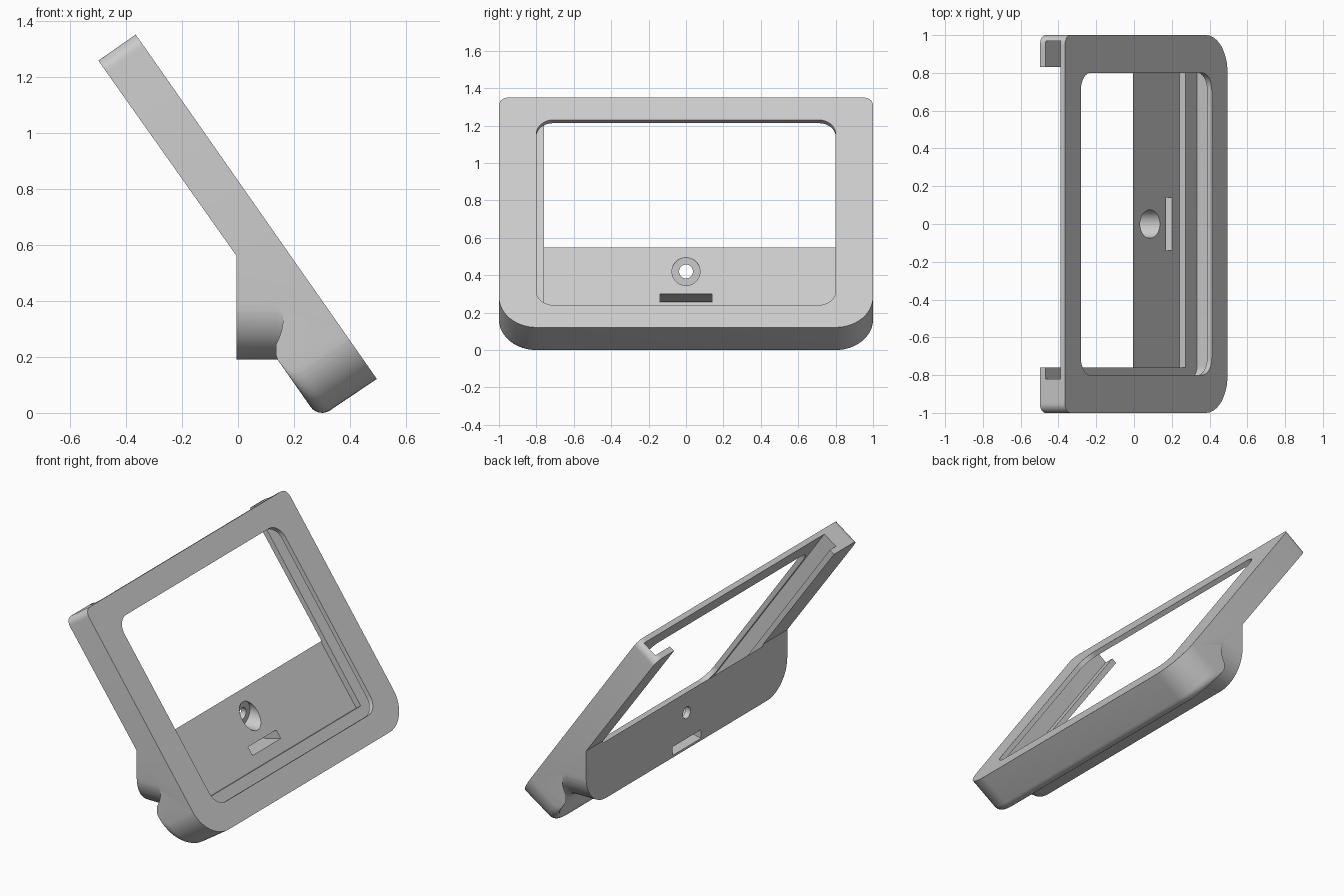
import bpy, bmesh, math
from mathutils import Matrix, Vector

if "Cube" in bpy.data.objects:
    bpy.data.objects.remove(bpy.data.objects["Cube"], do_unlink=True)

TILT = math.radians(55)
DOWN = Vector((math.cos(TILT), -math.sin(TILT)))     # down the slope, in x and z
TOP = Vector((-0.365, 1.35))                         # upper front edge
SLOPE = Matrix.Translation((TOP.x, 0, TOP.y)) @ Matrix.Rotation(TILT, 4, 'Y')

grey = bpy.data.materials.new("plain_grey")
grey.use_nodes = True
grey.diffuse_color = (0.6, 0.6, 0.6, 1)
grey.node_tree.nodes["Principled BSDF"].inputs["Base Color"].default_value = (0.6, 0.6, 0.6, 1)


def make(name, bm):
    bmesh.ops.recalc_face_normals(bm, faces=bm.faces[:])
    mesh = bpy.data.meshes.new(name)
    bm.to_mesh(mesh)
    bm.free()
    obj = bpy.data.objects.new(name, mesh)
    bpy.context.collection.objects.link(obj)
    mesh.materials.append(grey)
    return obj


def arc(cx, cz, r, start, end, steps):
    angles = [math.radians(start + (end - start) * i / steps) for i in range(steps + 1)]
    return [Vector((cx + r * math.cos(a), cz + r * math.sin(a))) for a in angles]


def inset(y, r):
    """How far a corner of radius r pulls the outline in at this y."""
    k = max(0, abs(y) - (1 - r))
    return r - math.sqrt(max(0, r * r - k * k))


def section(y):
    """Side profile with the rounded outer corners taken off."""
    low, high = inset(y, 0.2), inset(y, 0.05)
    up = -DOWN * low
    pts = [TOP + DOWN * high, TOP + DOWN * 1.5 + up]
    pts += [p + up for p in arc(0.30, 0.05, 0.05, -55, -180, 8)]
    cove = arc(0.14, 0.08, 0.11, 0, 90, 10)
    for i, p in enumerate(cove):
        pts.append(p + up.lerp(Vector((0, low)), i / 10))
    pts += [Vector((-0.005, 0.19 + low)), Vector((-0.005, 0.56))]
    pts.append(Vector((-0.498, 1.257)) + DOWN * high)
    return pts


# Outer shell: sections lofted from side to side
stations = set()
for r, steps in ((0.2, 12), (0.05, 5)):
    for i in range(steps + 1):
        y = round(1 - r + r * math.sin(math.pi / 2 * i / steps), 4)
        stations |= {y, -y}
bm = bmesh.new()
rings = [[bm.verts.new((p.x, y, p.y)) for p in section(y)] for y in sorted(stations)]
for a, b in zip(rings, rings[1:]):
    for i in range(len(a)):
        j = (i + 1) % len(a)
        bm.faces.new((a[i], a[j], b[j], b[i]))
bm.faces.new(rings[0])
bm.faces.new(rings[-1])
holder = make("tilted_frame_holder", bm)


def box(name, lo, hi, radius=0, matrix=SLOPE):
    """Box between two corners; edges along its local z may be rounded."""
    bm = bmesh.new()
    bmesh.ops.create_cube(bm, size=1)
    for v in bm.verts:
        v.co = [l if c < 0 else h for c, l, h in zip(v.co, lo, hi)]
    if radius:
        edges = [e for e in bm.edges
                 if abs((e.verts[0].co - e.verts[1].co).normalized().z) > 0.9]
        bmesh.ops.bevel(bm, geom=edges, offset=radius, segments=8, profile=0.5, affect='EDGES')
    bm.transform(matrix)
    return make(name, bm)


def bore(name, radius, x0, x1):
    bm = bmesh.new()
    bmesh.ops.create_cone(bm, cap_ends=True, segments=40, radius1=radius, radius2=radius, depth=x1 - x0)
    bm.transform(Matrix.Translation(((x0 + x1) / 2, 0, 0.42)) @ Matrix.Rotation(math.pi / 2, 4, 'Y'))
    return make(name, bm)


# Openings: window, device slot, rear opening, screw hole and cable passage
cable = Matrix.Translation((0, 0, 0.228)) @ Matrix.Rotation(math.radians(-14), 4, 'Y')
cutters = [
    box("window_cutter", (0.146, -0.8, -0.06), (1.354, 0.8, 0.1), 0.09),
    box("slot_cutter", (-0.3, -0.82, -0.127), (1.40, 0.97, -0.03), 0.07),
    box("rear_cutter", (-0.3, -0.76, -0.165), (1.294, 0.83, -0.11)),
    bore("screw_hole_cutter", 0.037, -0.1, 0.3),
    bore("screw_head_cutter", 0.075, 0.03, 0.3),
    box("cable_cutter", (-0.1, -0.14, -0.022), (0.235, 0.14, 0.03), 0, cable),
]
bpy.ops.object.select_all(action='DESELECT')
bpy.context.view_layer.objects.active = holder
holder.select_set(True)
for cutter in cutters:
    cutter.hide_render = True
    mod = holder.modifiers.new(cutter.name, 'BOOLEAN')
    mod.operation = 'DIFFERENCE'
    mod.solver = 'EXACT'
    mod.object = cutter
    bpy.ops.object.modifier_apply(modifier=mod.name)
    bpy.data.objects.remove(cutter, do_unlink=True)

bpy.ops.object.shade_smooth_by_angle(angle=math.radians(30))
